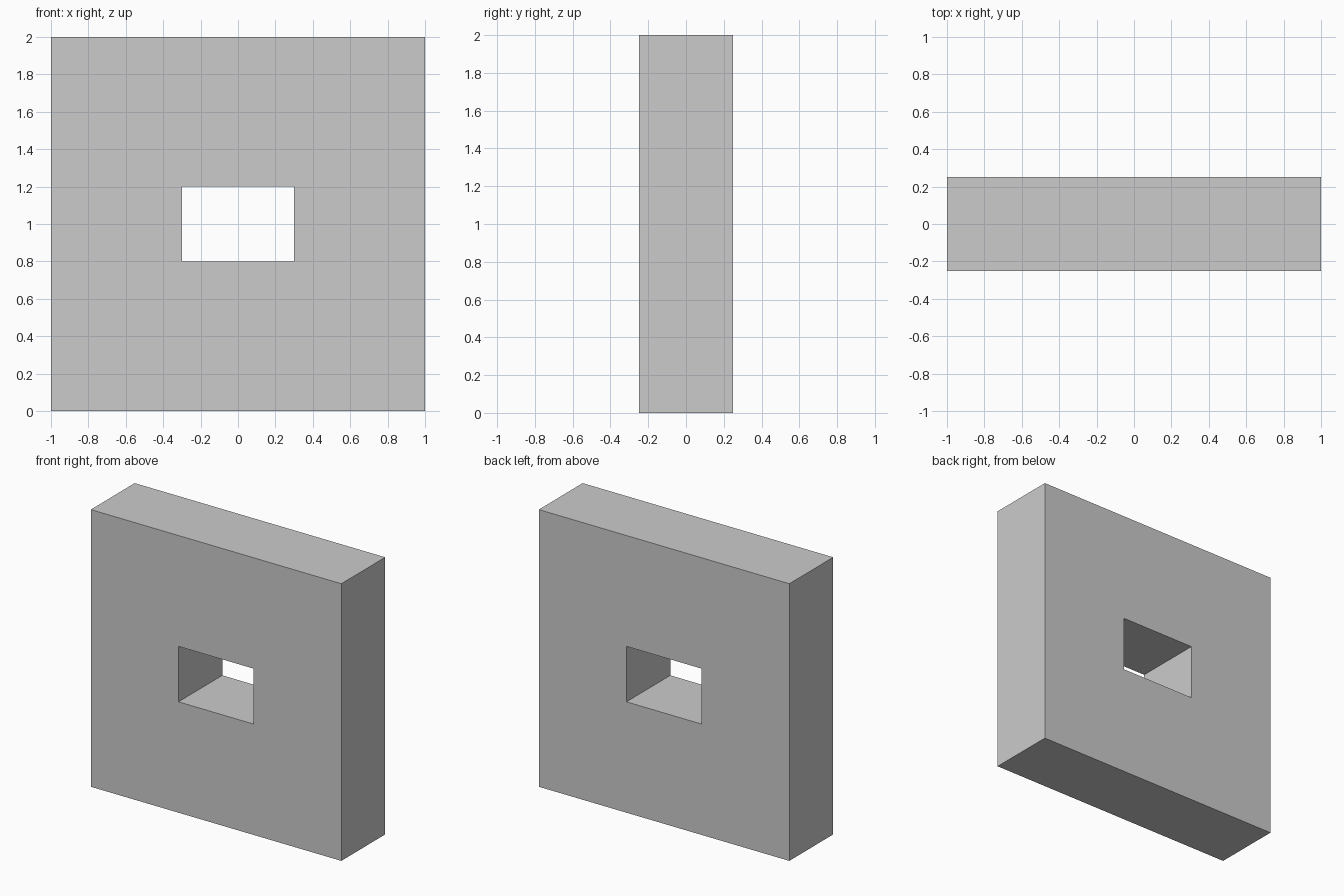
import bpy
import bmesh

if "Cube" in bpy.data.objects:
    bpy.data.objects.remove(bpy.data.objects["Cube"])

DEPTH = 0.5


def rect(bm, half_w, z0, z1, y):
    """Four corner vertices of an upright rectangle at depth y."""
    corners = ((-half_w, z0), (half_w, z0), (half_w, z1), (-half_w, z1))
    return [bm.verts.new((x, y, z)) for x, z in corners]


def bridge(bm, a, b):
    """Join two four-sided loops with quads."""
    for i in range(4):
        j = (i + 1) % 4
        bm.faces.new((a[i], a[j], b[j], b[i]))


# Square slab with a rectangular window straight through it
bm = bmesh.new()
outer_front = rect(bm, 1.0, 0.0, 2.0, -DEPTH / 2)
inner_front = rect(bm, 0.3, 0.8, 1.2, -DEPTH / 2)
inner_back = rect(bm, 0.3, 0.8, 1.2, DEPTH / 2)
outer_back = rect(bm, 1.0, 0.0, 2.0, DEPTH / 2)

# Front face, window lining, back face, outer sides
loops = [outer_front, inner_front, inner_back, outer_back]
for i, loop in enumerate(loops):
    bridge(bm, loop, loops[(i + 1) % 4])

bmesh.ops.recalc_face_normals(bm, faces=bm.faces)
mesh = bpy.data.meshes.new("slab_with_window")
bm.to_mesh(mesh)
bm.free()
slab = bpy.data.objects.new("slab_with_window", mesh)
bpy.context.collection.objects.link(slab)
